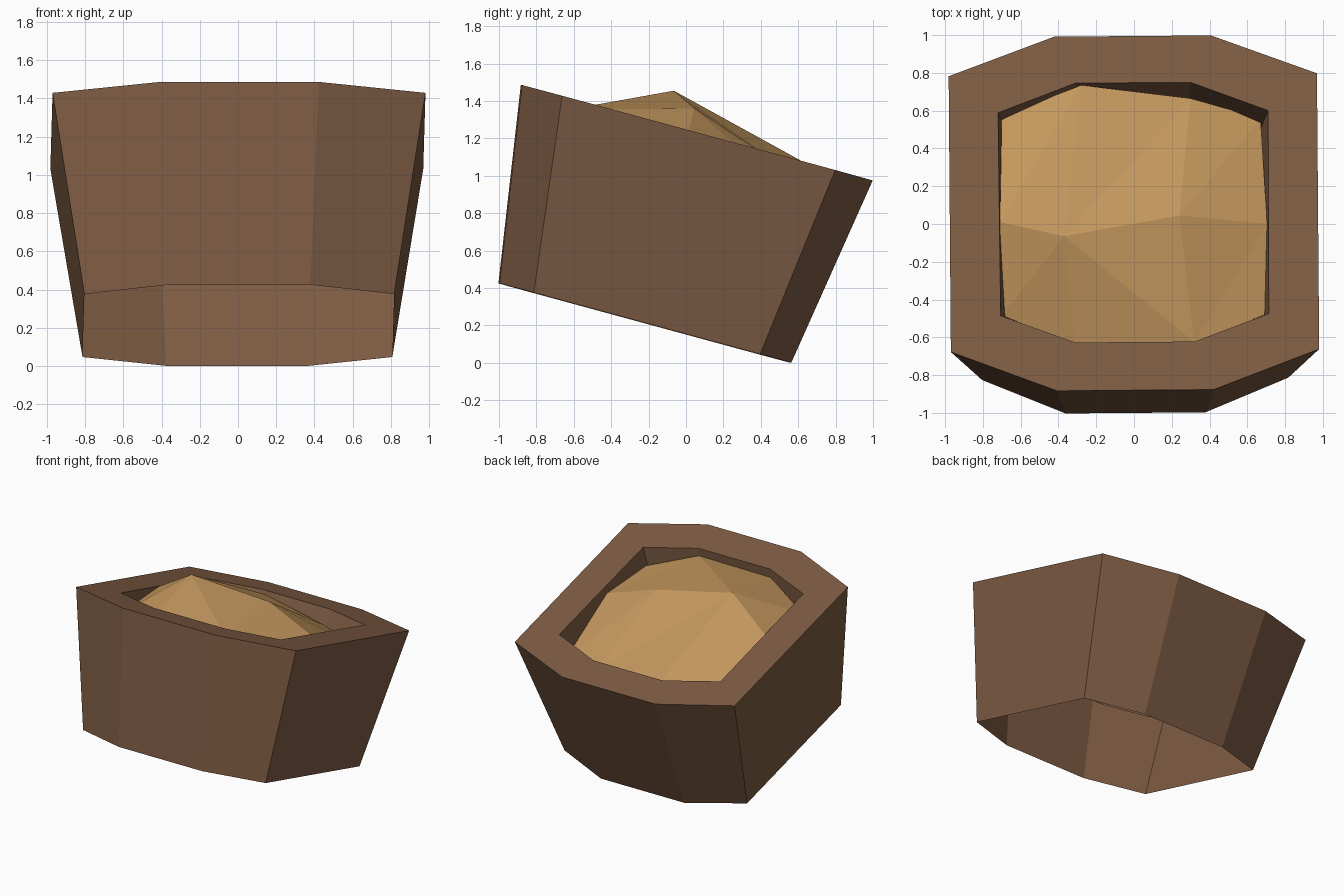
import bpy, bmesh
from mathutils import Matrix

if "Cube" in bpy.data.objects:
    bpy.data.objects.remove(bpy.data.objects["Cube"])

SLOPE = -0.272                      # the whole pot leans back
DEPTH = 0.51                        # inner wall height as a share of the pot


def material(name, rgb):
    m = bpy.data.materials.new(name)
    m.diffuse_color = (*rgb, 1)
    m.use_nodes = True
    m.node_tree.nodes["Principled BSDF"].inputs["Base Color"].default_value = m.diffuse_color
    return m


def make_object(name, bm, mat):
    bmesh.ops.recalc_face_normals(bm, faces=bm.faces)
    me = bpy.data.meshes.new(name)
    bm.to_mesh(me)
    bm.free()
    me.materials.append(mat)
    ob = bpy.data.objects.new(name, me)
    bpy.context.collection.objects.link(ob)
    return ob


def octagon(half, z0):
    """Mirror four right-hand points into a tilted octagon."""
    pts = half + [(-x, y) for x, y in reversed(half)]
    return [(x, y, z0 + SLOPE * y) for x, y in pts]


def bridge(bm, a, b):
    n = len(a)
    for i in range(n):
        j = (i + 1) % n
        bm.faces.new((a[i], a[j], b[j], b[i]))


wood = material("brown wood", (0.205, 0.105, 0.056))
grain = material("golden grain", (0.55, 0.31, 0.11))

# Pot: open-bottomed outer wall, flat rim, short inner wall
base = octagon([(0.37, 0.56), (0.81, 0.39), (0.81, -0.82), (0.37, -1.0)], 0.153)
top = octagon([(0.415, 0.995), (0.975, 0.79), (0.975, -0.67), (0.415, -0.88)], 1.246)
lip = octagon([(0.305, 0.748), (0.715, 0.595), (0.71, -0.48), (0.315, -0.625)], 1.246)
# inner walls run parallel to the outer walls
inner = [tuple(l + DEPTH * (b - t) for l, b, t in zip(*p))
         for p in zip(lip, base, top)]

bm = bmesh.new()
rings = [[bm.verts.new(p) for p in r] for r in (base, top, lip, inner)]
for a, b in zip(rings, rings[1:]):
    bridge(bm, a, b)
bmesh.ops.transform(bm, matrix=Matrix.Rotation(0.008, 4, 'Z'), verts=bm.verts)
make_object("pot", bm, wood)

# Heap: three rows (front, ridge, back) of four points, joined as facets
rows = [
    [(-0.70, -0.485, 1.22), (-0.31, -0.635, 1.345), (0.32, -0.625, 1.355), (0.695, -0.48, 1.23)],
    [(-0.71, 0.01, 1.24), (-0.37, -0.065, 1.455), (0.24, 0.045, 1.36), (0.705, 0.0, 1.19)],
    [(-0.70, 0.57, 0.98), (-0.28, 0.735, 1.015), (0.30, 0.665, 0.95), (0.67, 0.56, 0.90)],
]
bm = bmesh.new()
grid = [[bm.verts.new(p) for p in r] for r in rows]
for lo, hi in zip(grid, grid[1:]):
    for i in range(3):
        a, b, c, d = lo[i], lo[i + 1], hi[i + 1], hi[i]
        # front middle facet splits from the tall peak, the rest along a-c
        if lo is grid[0] and i == 1:
            bm.faces.new((a, b, d))
            bm.faces.new((b, c, d))
        else:
            bm.faces.new((a, b, c))
            bm.faces.new((a, c, d))
heap = make_object("grain_heap", bm, grain)
# an open sheet may come out facing down, so fix its direction
if sum(p.normal.z for p in heap.data.polygons) < 0:
    heap.data.flip_normals()
